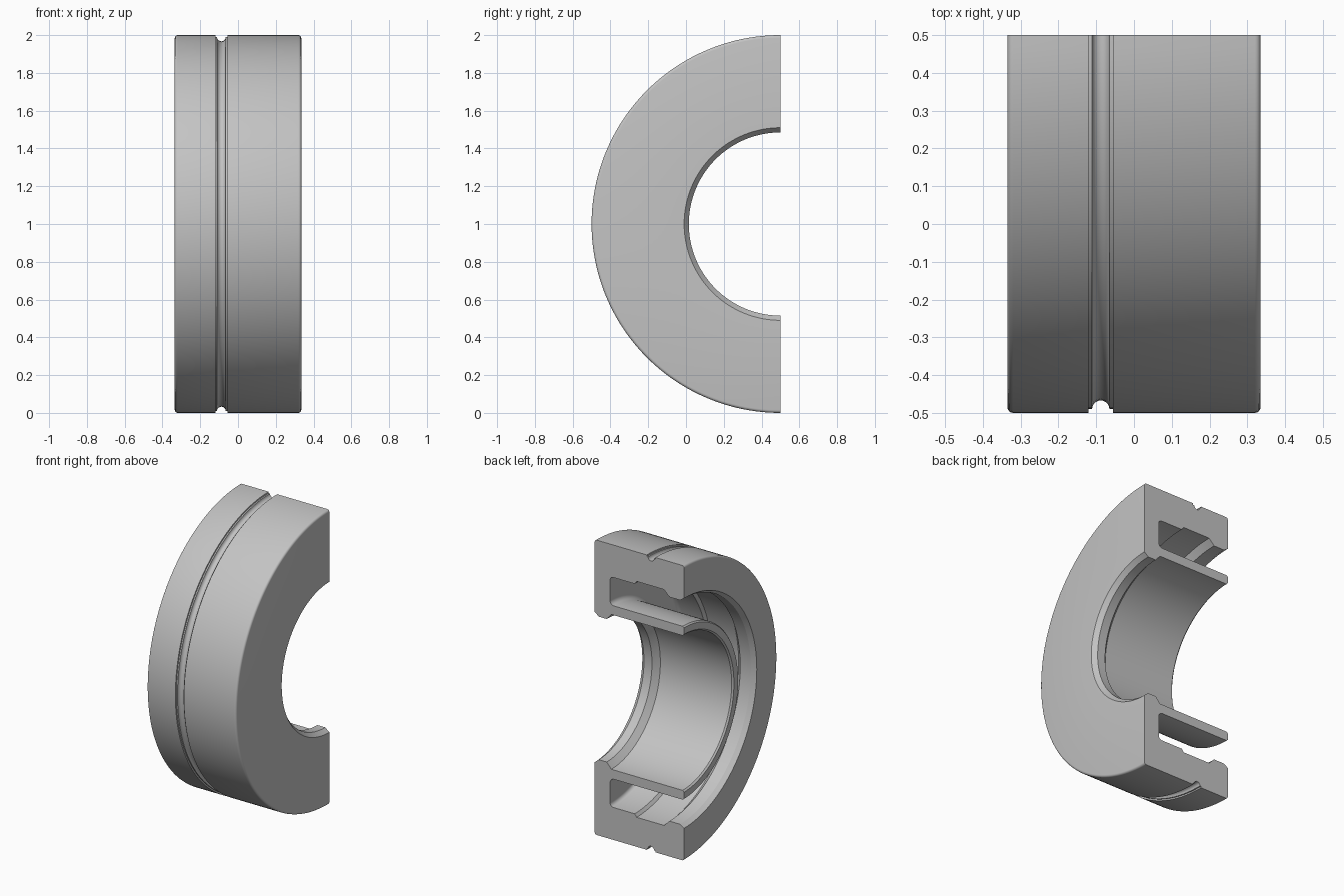
import bpy, bmesh
from math import sin, cos, pi, radians

old = bpy.data.objects.get("Cube")
if old:
    bpy.data.objects.remove(old, do_unlink=True)

# One plain grey metal
grey = bpy.data.materials.new("grey_metal")
grey.use_nodes = True
grey.diffuse_color = (0.55, 0.55, 0.55, 1)
grey.node_tree.nodes["Principled BSDF"].inputs["Base Color"].default_value = (0.55, 0.55, 0.55, 1)


def arc(cx, cr, rad, start, end, steps=6):
    """Points (x, radius) along a circular arc, angles in degrees."""
    angles = [radians(start + (end - start) * i / steps) for i in range(steps + 1)]
    return [(cx + rad * cos(a), cr + rad * sin(a)) for a in angles]


def half_ring(name, profile, steps=96):
    """Turn a closed (x, radius) profile half a revolution and cap both cuts."""
    bm = bmesh.new()
    rings = []
    for i in range(steps + 1):
        a = pi * i / steps
        rings.append([bm.verts.new((x, 0.5 - r * sin(a), 1 + r * cos(a))) for x, r in profile])
    n = len(profile)
    for r0, r1 in zip(rings, rings[1:]):
        for j in range(n):
            k = (j + 1) % n
            bm.faces.new((r0[j], r0[k], r1[k], r1[j]))
    bm.faces.new(rings[0])
    bm.faces.new(rings[-1])
    bmesh.ops.recalc_face_normals(bm, faces=bm.faces)
    mesh = bpy.data.meshes.new(name)
    bm.to_mesh(mesh)
    bm.free()
    mesh.materials.append(grey)
    obj = bpy.data.objects.new(name, mesh)
    bpy.context.collection.objects.link(obj)
    return obj


W = 0.335       # half width
C = 0.015       # outer corner radius
G = -0.088      # groove centre

profile = []
# Outer rim with a round-bottomed groove
profile += arc(-W + C, 1 - C, C, 180, 90, 4)
profile += [(G - 0.032, 1), (G - 0.032, 0.99)]
profile += arc(G, 0.99, 0.023, 180, 360, 10)
profile += [(G + 0.032, 0.99), (G + 0.032, 1)]
profile += arc(W - C, 1 - C, C, 90, 0, 4)
# Closed end with a chamfered inner lip
profile += [(W, 0.51), (W - 0.03, 0.485), (0.245, 0.485), (0.21, 0.525)]
# Thin inner sleeve
profile += [(-W + 0.01, 0.525), (-W, 0.535), (-W, 0.58), (-W + 0.01, 0.588)]
# Inside of the deep slot
profile += arc(0.19, 0.618, 0.03, -90, 0)
profile += arc(0.195, 0.755, 0.025, 0, 90)
profile += [(0.035, 0.78), (0.02, 0.8), (-0.185, 0.8)]
# Retaining lip at the open end
profile += [(-0.225, 0.76), (-0.305, 0.76), (-W, 0.78)]

ring = half_ring("half_ring_housing", profile)
bpy.ops.object.select_all(action='DESELECT')
ring.select_set(True)
bpy.context.view_layer.objects.active = ring
bpy.ops.object.shade_smooth_by_angle(angle=radians(25))
